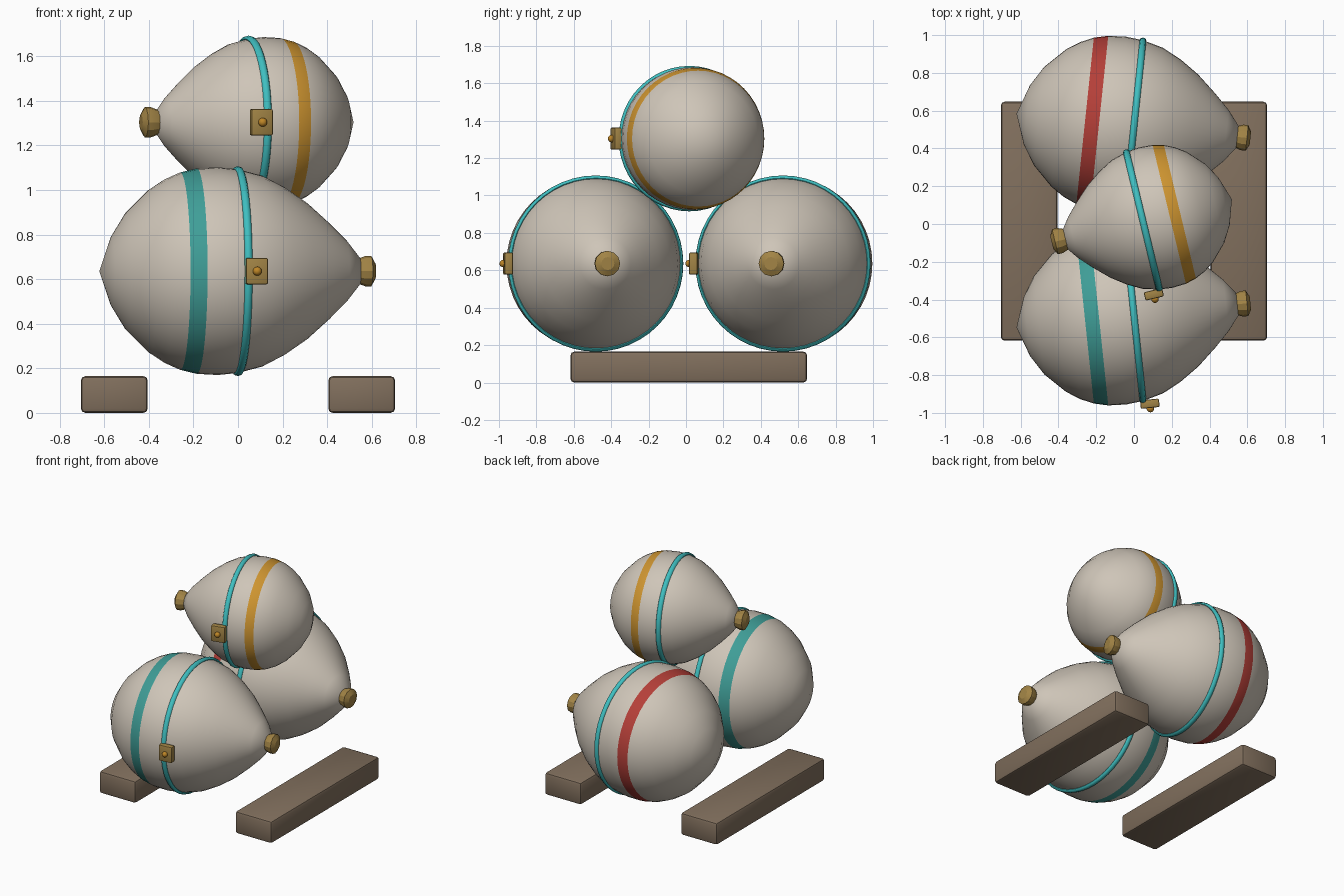
import bpy, bmesh, math
from mathutils import Matrix, Vector

cube = bpy.data.objects.get("Cube")
if cube:
    bpy.data.objects.remove(cube, do_unlink=True)


def material(name, r, g, b):
    m = bpy.data.materials.new(name)
    m.use_nodes = True
    m.diffuse_color = (r, g, b, 1)
    m.node_tree.nodes["Principled BSDF"].inputs["Base Color"].default_value = (r, g, b, 1)
    return m


CREAM = material("cream", 0.62, 0.56, 0.48)
WOOD = material("brown wood", 0.22, 0.16, 0.11)
TEAL = material("teal stripe", 0.05, 0.34, 0.31)
RED = material("red stripe", 0.46, 0.05, 0.04)
OCHRE = material("ochre stripe", 0.62, 0.30, 0.03)
CYAN = material("cyan band", 0.05, 0.52, 0.53)
BRASS = material("brass", 0.36, 0.23, 0.06)
STUD = material("orange brass", 0.52, 0.24, 0.02)


def finish(bm, name, mats, place, angle=40):
    """Turn a bmesh into a placed object with angle-limited smooth shading."""
    bmesh.ops.recalc_face_normals(bm, faces=bm.faces)
    mesh = bpy.data.meshes.new(name)
    bm.to_mesh(mesh)
    bm.free()
    for m in mats:
        mesh.materials.append(m)
    obj = bpy.data.objects.new(name, mesh)
    bpy.context.collection.objects.link(obj)
    obj.matrix_world = place
    bpy.ops.object.select_all(action='DESELECT')
    obj.select_set(True)
    bpy.context.view_layer.objects.active = obj
    bpy.ops.object.shade_smooth_by_angle(angle=math.radians(angle))
    return obj


def lathe(profile, sides, stripe=None):
    """Spin (x, radius) points around x; faces of one profile step get the stripe."""
    bm = bmesh.new()
    rings = []
    for x, r in profile:
        if r == 0:
            rings.append([bm.verts.new((x, 0, 0))] * sides)
        else:
            rings.append([bm.verts.new((x, r * math.cos(a), r * math.sin(a)))
                          for a in (math.tau * i / sides for i in range(sides))])
    for step, (a, b) in enumerate(zip(rings, rings[1:])):
        for i in range(sides):
            j = (i + 1) % sides
            loop = list(dict.fromkeys((a[i], a[j], b[j], b[i])))
            bm.faces.new(loop).material_index = int(step == stripe)
    return bm


def block(size, bevel):
    bm = bmesh.new()
    bmesh.ops.create_cube(bm, size=1, matrix=Matrix.Diagonal((*size, 1)))
    bmesh.ops.bevel(bm, geom=bm.edges[:], offset=bevel, segments=2,
                    profile=0.5, affect='EDGES')
    return bm


# Teardrop outline: blunt end, stripe step, widest point, tapered neck
OUTLINE = [(-.535, 0), (-.48, .157), (-.415, .262), (-.31, .366), (-.24, .412),
           (-.17, .443), (-.095, .461), (0, .466), (.09, .457), (.2, .428),
           (.3, .376), (.4, .307), (.5, .217), (.58, .137), (.64, .06), (.64, 0)]
STRIPE_STEP = 5
# Stopper outline measured from the neck end
STOPPER = [(-.01, 0), (-.01, .055), (.025, .068), (.052, .068), (.07, .035), (.07, 0)]
BAND_X, BAND_R = .09, .457


def float_set(name, centre, yaw, length, girth, stripe, side):
    place = Matrix.Translation(centre) @ Matrix.Rotation(math.radians(yaw), 4, 'Z')
    # Striped body
    body = [(x * length, r * girth) for x, r in OUTLINE]
    finish(lathe(body, 48, STRIPE_STEP), name + "_body", [CREAM, stripe], place)
    # Stopper on the neck
    neck = Matrix.Translation((.64 * length, 0, 0))
    finish(lathe(STOPPER, 12), name + "_stopper", [BRASS], place @ neck, 25)
    # Band round the middle
    tube = []
    for i in range(9):
        a = math.tau * i / 8
        tube.append((BAND_X * length + .018 * math.cos(a),
                     BAND_R * girth + .014 * math.sin(a)))
    finish(lathe(tube, 48), name + "_band", [CYAN], place, 60)
    # Buckle and its stud
    reach = BAND_R * girth + .018
    spot = Vector((BAND_X * length + .035, side * reach, 0))
    finish(block((.1, .045, .118), .008), name + "_buckle", [BRASS],
           place @ Matrix.Translation(spot), 30)
    bm = bmesh.new()
    bmesh.ops.create_uvsphere(bm, u_segments=16, v_segments=10, radius=.02)
    spot.y += side * .026
    finish(bm, name + "_stud", [STUD], place @ Matrix.Translation(spot))


float_set("front_float", (-.09, -.492, .636), 6, 1, 1, TEAL, -1)
float_set("back_float", (-.09, .528, .636), -6, 1, 1, RED, -1)
float_set("top_float", (.115, .034, 1.304), 193.5, .775, .82, OCHRE, 1)

# Two wooden skids
for label, x in (("left", .555), ("right", -.555)):
    finish(block((.3, 1.265, .165), .02), label + "_skid", [WOOD],
           Matrix.Translation((x, .015, .0825)), 30)
